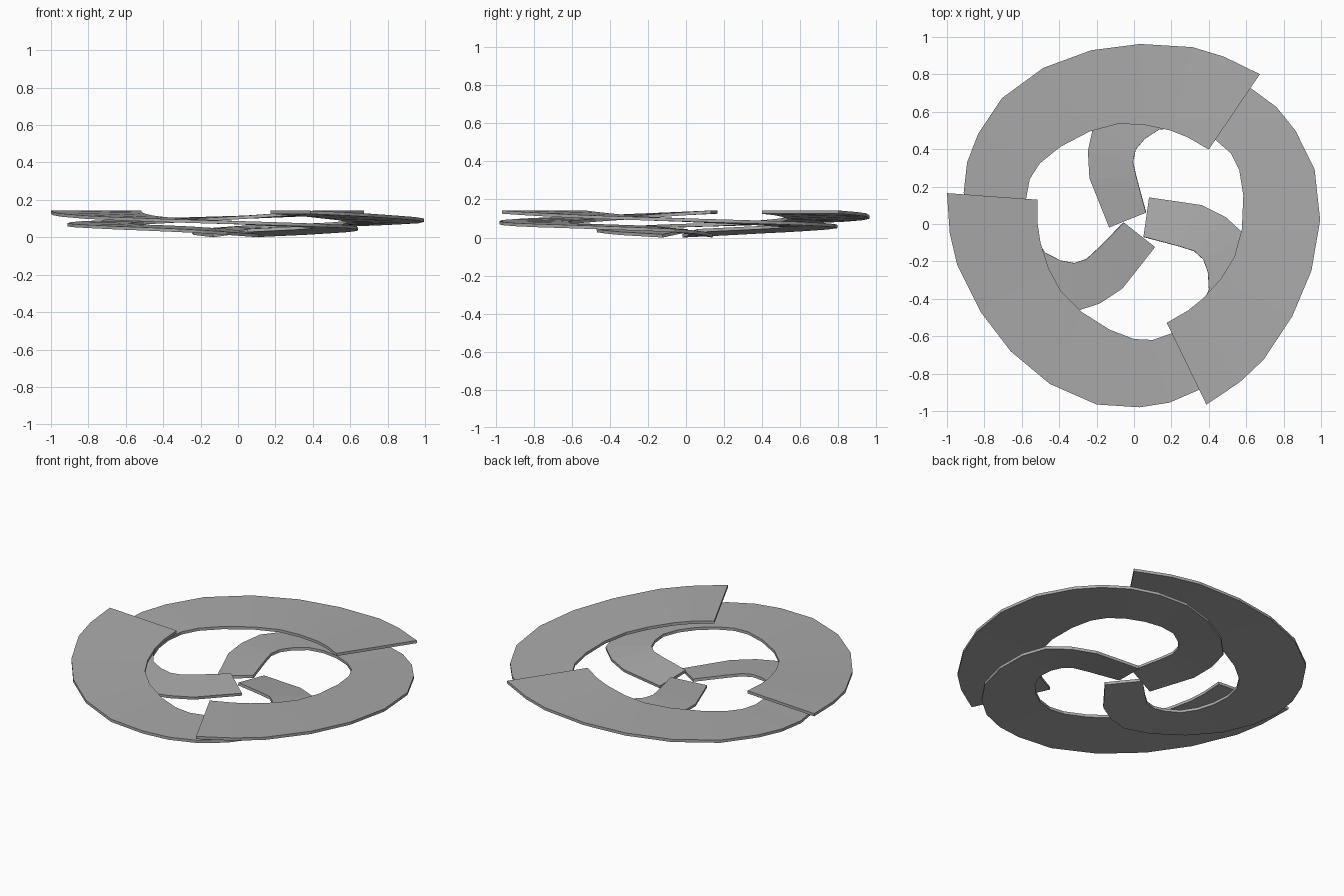
import bpy, bmesh, math
from mathutils import Matrix, Vector

if "Cube" in bpy.data.objects:
    bpy.data.objects.remove(bpy.data.objects["Cube"])

THICK = 0.017
CENTRE = Vector((0.02, 0.0, 0.0))

# One spiral blade: outer x, outer y, inner x, inner y, underside height, bank
SECTIONS = [
    (-1.0, .165, -.515, .13, .125, 0), (-.985, -.05, -.515, 0, .117, 0),
    (-.945, -.22, -.50, -.10, .110, 0), (-.82, -.47, -.455, -.24, .099, 0),
    (-.66, -.68, -.39, -.36, .091, 0), (-.45, -.855, -.28, -.47, .083, 0),
    (-.20, -.965, -.13, -.565, .075, 0), (.03, -.98, 0, -.615, .069, 0),
    (.19, -.955, .10, -.62, .064, 0), (.34, -.89, .20, -.585, .059, 0),
    (.47, -.78, .29, -.52, .055, .001), (.58, -.62, .36, -.44, .051, .002),
    (.635, -.42, .40, -.35, .046, .004), (.64, -.22, .395, -.26, .041, .006),
    (.595, -.06, .37, -.19, .036, .008), (.49, .035, .32, -.145, .031, .010),
    (.36, .10, .24, -.12, .025, .012), (.08, .14, .05, -.07, .014, .014),
]

grey = bpy.data.materials.new("mid_grey")
grey.diffuse_color = (0.40, 0.40, 0.40, 1)
grey.use_nodes = True
grey.node_tree.nodes["Principled BSDF"].inputs["Base Color"].default_value = grey.diffuse_color


def spiral_blade(name, turn):
    """Loft a thin banked strip through the sections and turn it about the hub."""
    bm = bmesh.new()
    rings = []
    for ox, oy, ix, iy, z, bank in SECTIONS:
        pts = [(ox, oy, z - bank), (ix, iy, z + bank)]
        # thickness follows the bank of the strip
        across = Vector(pts[1]) - Vector(pts[0])
        flat = Vector((across.x, across.y, 0)).normalized()
        up = Vector((0, 0, 1)) - flat * (across.z / across.length)
        up = up.normalized() * THICK
        low = [Vector(p) for p in pts]
        rings.append([bm.verts.new(p) for p in
                      (low[0], low[1], low[1] + up, low[0] + up)])
    for a, b in zip(rings, rings[1:]):
        for i in range(4):
            j = (i + 1) % 4
            bm.faces.new((a[i], a[j], b[j], b[i]))
    bm.faces.new(rings[0])
    bm.faces.new(rings[-1])
    bmesh.ops.recalc_face_normals(bm, faces=bm.faces)
    spin = Matrix.Rotation(turn, 3, 'Z')
    bmesh.ops.rotate(bm, verts=bm.verts, cent=CENTRE, matrix=spin)
    mesh = bpy.data.meshes.new(name)
    bm.to_mesh(mesh)
    bm.free()
    mesh.materials.append(grey)
    obj = bpy.data.objects.new(name, mesh)
    bpy.context.collection.objects.link(obj)


# Three identical interleaved blades
for k in range(3):
    spiral_blade(f"spiral_blade_{k + 1}", k * math.tau / 3)
